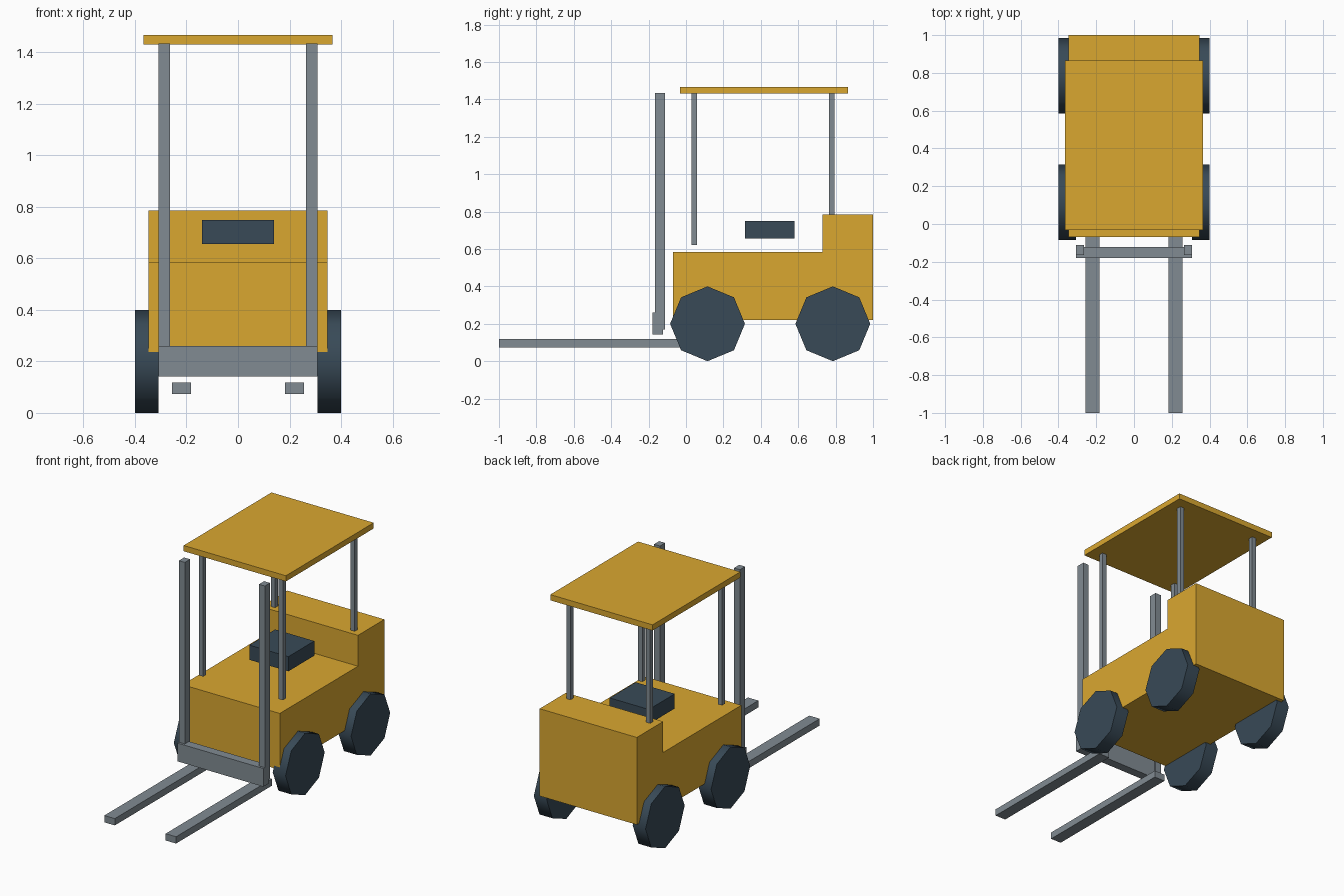
import bpy, bmesh, math
from mathutils import Matrix, Vector

if "Cube" in bpy.data.objects:
    bpy.data.objects.remove(bpy.data.objects["Cube"])


def material(name, rgb):
    m = bpy.data.materials.new(name)
    m.diffuse_color = (*rgb, 1)
    m.use_nodes = True
    m.node_tree.nodes["Principled BSDF"].inputs["Base Color"].default_value = m.diffuse_color
    return m


YELLOW = material("yellow_paint", (0.70, 0.39, 0.03))
DARK = material("dark_rubber", (0.04, 0.068, 0.095))
STEEL = material("steel", (0.22, 0.26, 0.29))


def finish(name, bm, mat):
    bmesh.ops.recalc_face_normals(bm, faces=bm.faces)
    mesh = bpy.data.meshes.new(name)
    bm.to_mesh(mesh)
    bm.free()
    mesh.materials.append(mat)
    ob = bpy.data.objects.new(name, mesh)
    bpy.context.collection.objects.link(ob)
    return ob


def box(name, x, y, z, mat):
    """Box from (min, max) ranges on each axis."""
    bm = bmesh.new()
    bmesh.ops.create_cube(bm, size=1)
    for v in bm.verts:
        v.co = Vector([(a + b) / 2 + c * (b - a) for (a, b), c in zip((x, y, z), v.co)])
    return finish(name, bm, mat)


def pair(name, x, y, z, mat):
    """Right and left copies of a box."""
    box("right_" + name, x, y, z, mat)
    box("left_" + name, (-x[1], -x[0]), y, z, mat)


# Body with raised counterweight: side profile extruded across x
profile = [(-0.07, 0.22), (1.0, 0.22), (1.0, 0.785), (0.73, 0.785), (0.73, 0.585), (-0.07, 0.585)]
bm = bmesh.new()
face = bm.faces.new([bm.verts.new((-0.348, y, z)) for y, z in profile])
ext = bmesh.ops.extrude_face_region(bm, geom=[face])
bmesh.ops.translate(bm, vec=(0.696, 0, 0), verts=[g for g in ext["geom"] if isinstance(g, bmesh.types.BMVert)])
finish("body", bm, YELLOW)

# Seat
box("seat", (-0.14, 0.14), (0.315, 0.58), (0.655, 0.75), DARK)

# Overhead guard: roof and four posts
box("roof", (-0.366, 0.366), (-0.033, 0.865), (1.43, 1.467), YELLOW)
for end, y in (("front", 0.045), ("rear", 0.78)):
    pair(end + "_post", (0.27, 0.30), (y - 0.015, y + 0.015), (0.62, 1.435), STEEL)

# Mast rails, carriage and forks
pair("mast_rail", (0.265, 0.308), (-0.165, -0.112), (0.17, 1.435), STEEL)
box("carriage", (-0.308, 0.308), (-0.18, -0.122), (0.142, 0.26), STEEL)
pair("fork", (0.182, 0.257), (-1.0, -0.02), (0.074, 0.118), STEEL)

# Eight-sided wheels
for end, y in (("front", 0.115), ("rear", 0.785)):
    for side, s in (("right", 1), ("left", -1)):
        bm = bmesh.new()
        bmesh.ops.create_cone(bm, cap_ends=True, segments=8, radius1=0.2, radius2=0.2, depth=0.092,
                              matrix=Matrix.Translation((s * 0.354, y, 0.2)) @ Matrix.Rotation(math.pi / 2, 4, "Y"))
        wheel = finish(f"{end}_{side}_wheel", bm, DARK)
        bpy.ops.object.select_all(action="DESELECT")
        wheel.select_set(True)
        bpy.context.view_layer.objects.active = wheel
        bpy.ops.object.shade_smooth_by_angle(angle=math.radians(60))
